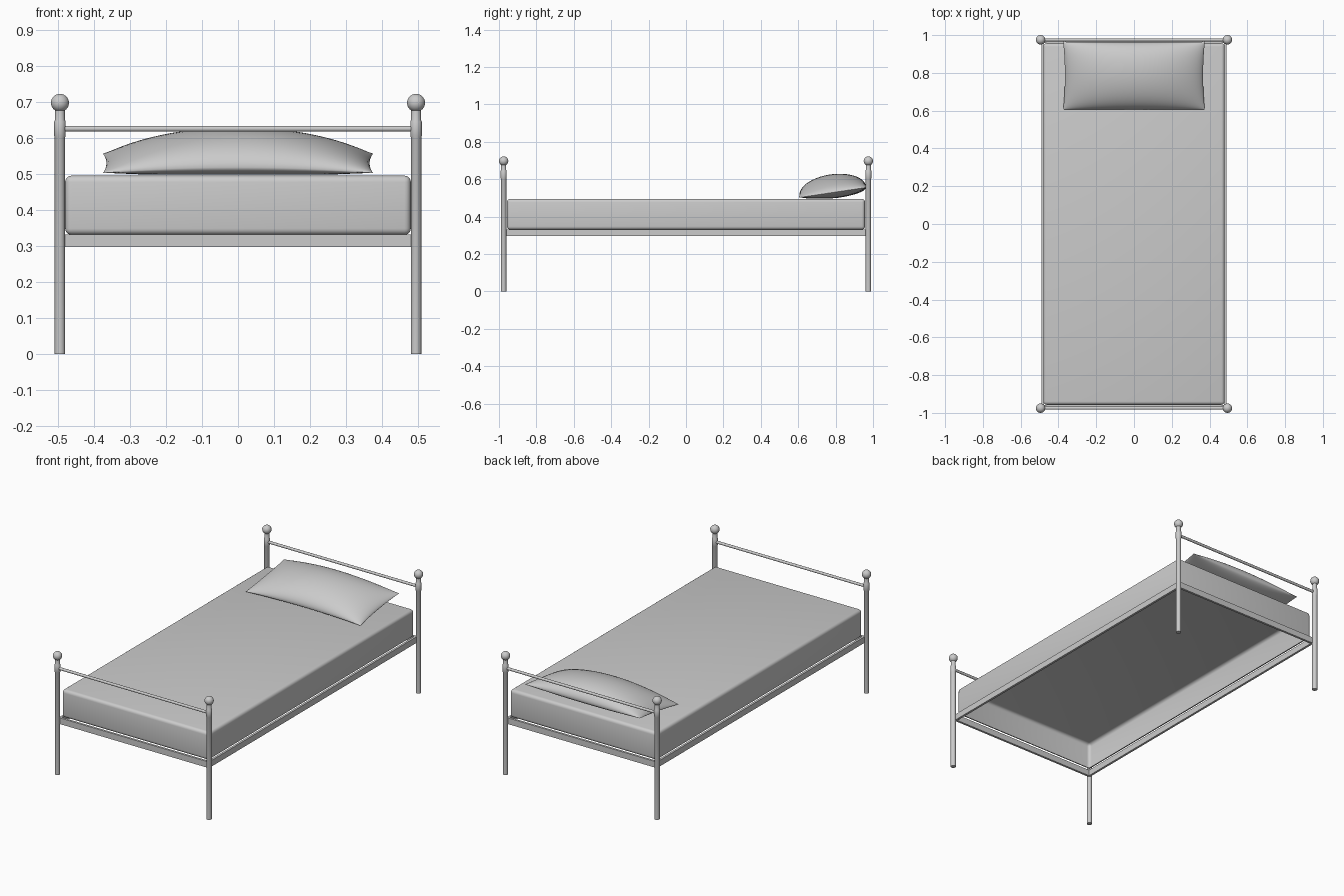
import bpy, bmesh, math
from mathutils import Matrix

if "Cube" in bpy.data.objects:
    bpy.data.objects.remove(bpy.data.objects["Cube"])

PX, PY = 0.4945, 0.975   # post positions


def finish(bm, name, angle=35):
    me = bpy.data.meshes.new(name)
    bmesh.ops.recalc_face_normals(bm, faces=bm.faces)
    bm.to_mesh(me)
    bm.free()
    ob = bpy.data.objects.new(name, me)
    bpy.context.collection.objects.link(ob)
    bpy.ops.object.select_all(action='DESELECT')
    ob.select_set(True)
    bpy.context.view_layer.objects.active = ob
    bpy.ops.object.shade_smooth_by_angle(angle=math.radians(angle))
    return ob


def box(name, center, size):
    bm = bmesh.new()
    bmesh.ops.create_cube(bm, size=1, matrix=Matrix.Translation(center) @ Matrix.Diagonal((*size, 1)))
    return finish(bm, name)


def lathe(name, profile, x, y, n=20):
    bm = bmesh.new()
    rings = [[bm.verts.new((x + r * math.cos(2 * math.pi * i / n), y + r * math.sin(2 * math.pi * i / n), z))
              for i in range(n)] for r, z in profile]
    for a, b in zip(rings, rings[1:]):
        for i in range(n):
            bm.faces.new((a[i], a[(i + 1) % n], b[(i + 1) % n], b[i]))
    bm.faces.new(rings[0])
    bm.faces.new(rings[-1])
    return finish(bm, name)


# posts with collars and ball finials
post = [(0.0145, 0), (0.0145, 0.602), (0.016, 0.605), (0.016, 0.645), (0.0135, 0.65), (0.0135, 0.685)]
for sx, side in ((-1, "left"), (1, "right")):
    for sy, end in ((-1, "foot"), (1, "head")):
        lathe(f"{end}_{side}_post", post, sx * PX, sy * PY)
        bm = bmesh.new()
        bmesh.ops.create_uvsphere(bm, u_segments=24, v_segments=16, radius=0.025,
                                  matrix=Matrix.Translation((sx * PX, sy * PY, 0.697)))
        finish(bm, f"{end}_{side}_finial")
    # side rails
    box(f"{side}_side_rail", (sx * 0.484, 0, 0.314), (0.013, 1.94, 0.036))

# end rails and round top bars
for sy, end in ((-1, "foot"), (1, "head")):
    box(f"{end}_rail", (0, sy * 0.965, 0.314), (0.97, 0.013, 0.036))
    bm = bmesh.new()
    bmesh.ops.create_cone(bm, cap_ends=True, segments=16, radius1=0.008, radius2=0.008, depth=0.97,
                          matrix=Matrix.Translation((0, sy * PY, 0.625)) @ Matrix.Rotation(math.pi / 2, 4, 'Y'))
    finish(bm, f"{end}_top_bar")

# mattress: rounded shell, open underneath
bm = bmesh.new()
bmesh.ops.create_cube(bm, size=1, matrix=Matrix.Translation((0, 0, 0.4125)) @ Matrix.Diagonal((0.96, 1.914, 0.165, 1)))
bmesh.ops.bevel(bm, geom=bm.edges[:], offset=0.018, segments=4, profile=0.5, affect='EDGES')
bm.normal_update()
under = [f for f in bm.faces if f.normal.z < -0.99]
bmesh.ops.delete(bm, geom=under, context='FACES')
finish(bm, "mattress", 60)

# pillow: two domed sheets sharing a tilted seam
N, M = 36, 24
bm = bmesh.new()


def pillow_point(i, j, top):
    u, v = -math.cos(math.pi * i / N), -math.cos(math.pi * j / M)
    a, b = max(0, 1 - u * u), max(0, 1 - v * v)
    seam = 0.502 + 0.027 * (v + 1) + 0.016 * a * (1 - v) / 2
    dome = a ** 0.6 * b ** 0.5
    z = seam + 0.09 * dome if top else max(0.498, seam - 0.04 * dome)
    return (0.375 * u * (1 - 0.025 * b), 0.785 + 0.18 * v * (1 - 0.01 * a), z)


for top in (True, False):
    g = [[bm.verts.new(pillow_point(i, j, top)) for j in range(M + 1)] for i in range(N + 1)]
    for i in range(N):
        for j in range(M):
            q = (g[i][j], g[i + 1][j], g[i + 1][j + 1], g[i][j + 1])
            bm.faces.new(q if top else q[::-1])
bmesh.ops.remove_doubles(bm, verts=bm.verts[:], dist=0.0001)
finish(bm, "pillow", 50)
